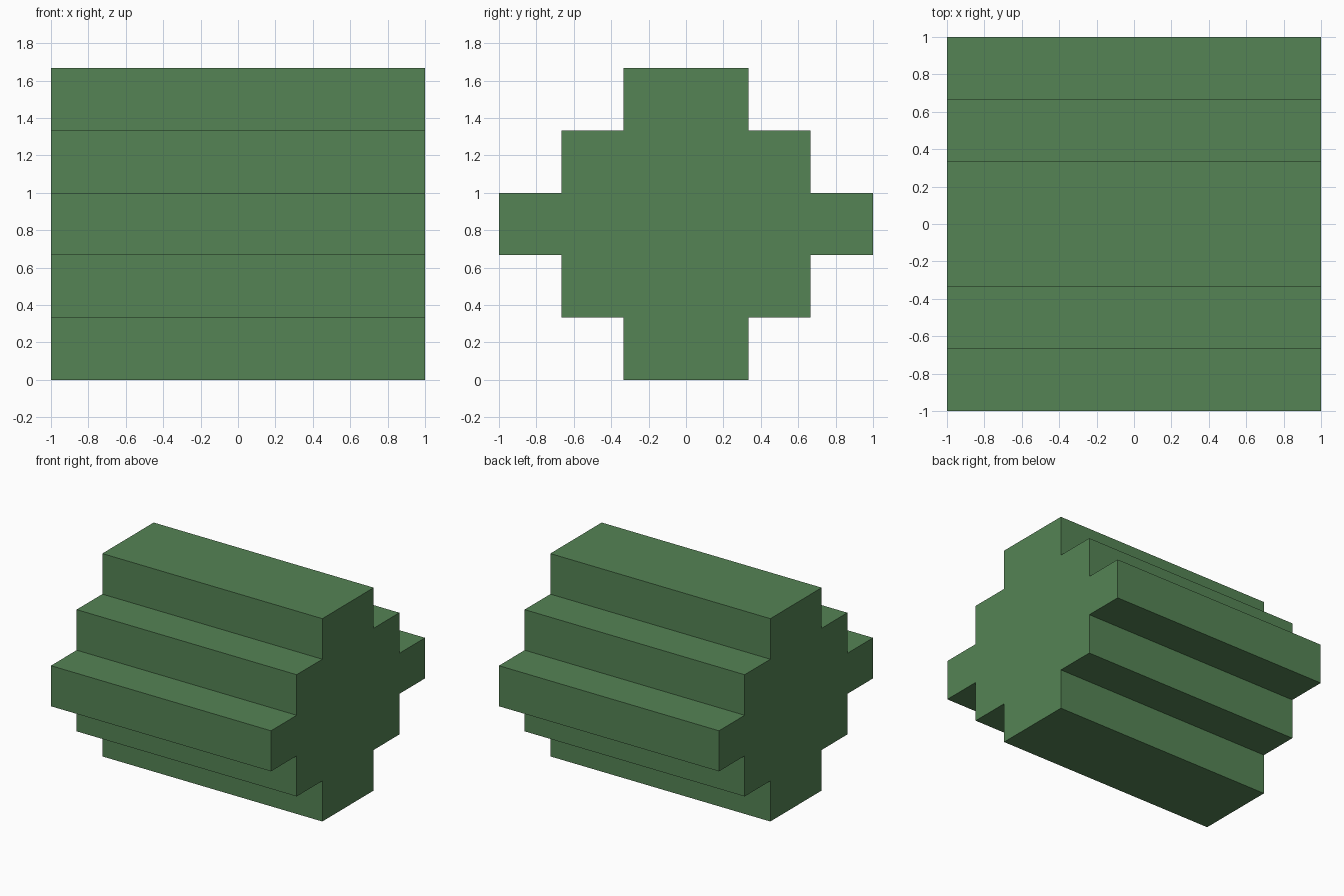
import bpy
import bmesh

if "Cube" in bpy.data.objects:
    bpy.data.objects.remove(bpy.data.objects["Cube"])

STEP = 1 / 3
HALF_LENGTH = 1.0
HALF_WIDTHS = [1, 2, 3, 2, 1]  # in steps, from bottom layer to top layer

# Stepped cross-section: climb the +y side, then come down the mirrored side
right_side = []
for i, w in enumerate(HALF_WIDTHS):
    right_side += [(w * STEP, i * STEP), (w * STEP, (i + 1) * STEP)]
outline = right_side + [(-y, z) for y, z in reversed(right_side)]

# Extrude the section along x
bm = bmesh.new()
face = bm.faces.new([bm.verts.new((-HALF_LENGTH, y, z)) for y, z in outline])
extruded = bmesh.ops.extrude_face_region(bm, geom=[face], use_keep_orig=True)
moved = [v for v in extruded["geom"] if isinstance(v, bmesh.types.BMVert)]
bmesh.ops.translate(bm, verts=moved, vec=(2 * HALF_LENGTH, 0, 0))
bmesh.ops.recalc_face_normals(bm, faces=bm.faces)

mesh = bpy.data.meshes.new("stepped_block")
bm.to_mesh(mesh)
bm.free()

# Green material
green = bpy.data.materials.new("green")
green.diffuse_color = (0.09, 0.23, 0.09, 1)
green.use_nodes = True
green.node_tree.nodes["Principled BSDF"].inputs["Base Color"].default_value = green.diffuse_color
mesh.materials.append(green)

block = bpy.data.objects.new("stepped_block", mesh)
bpy.context.collection.objects.link(block)
